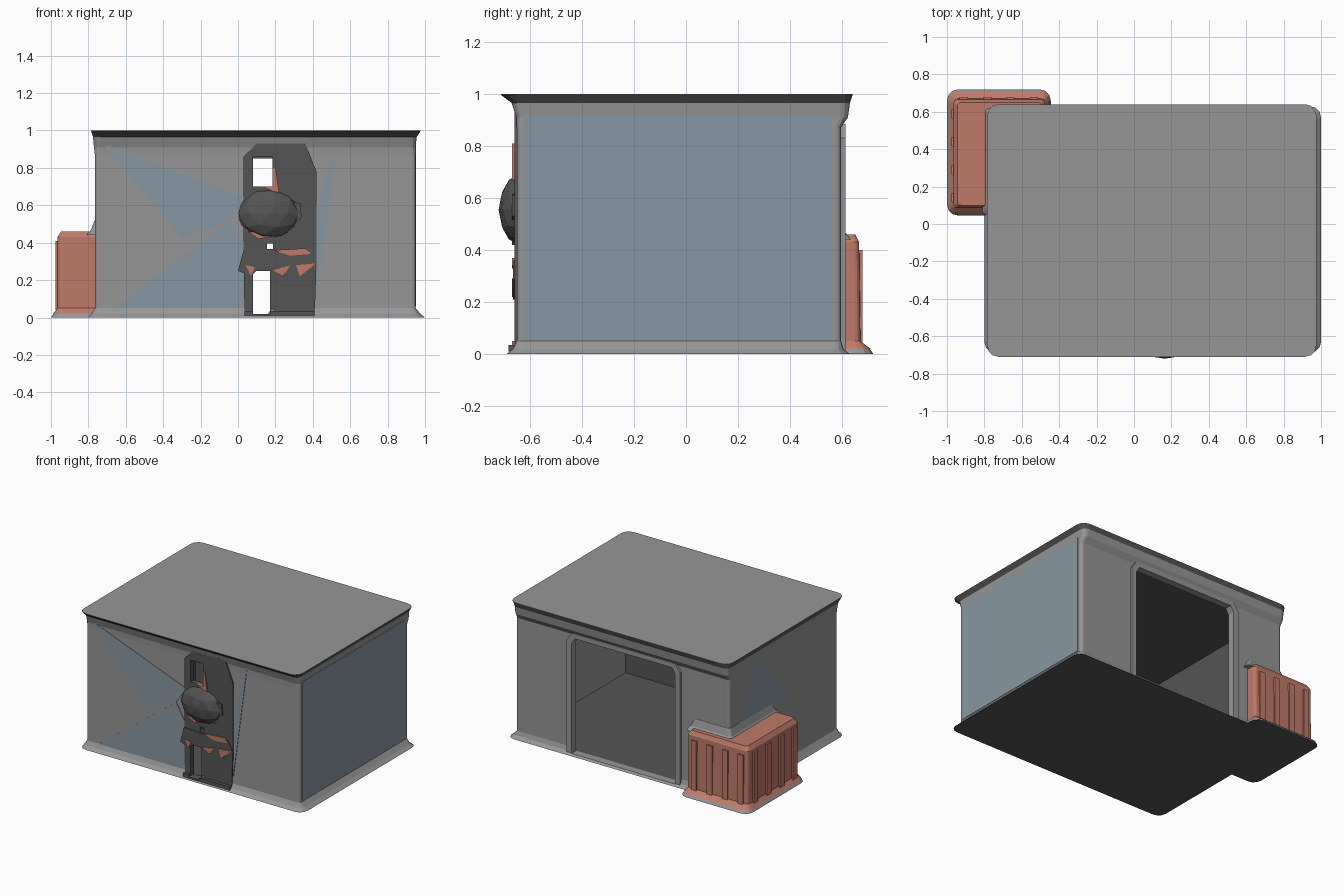
import bpy, bmesh, math
from mathutils import Vector

if "Cube" in bpy.data.objects:
    bpy.data.objects.remove(bpy.data.objects["Cube"])


def material(name, rgb):
    m = bpy.data.materials.new(name)
    m.diffuse_color = (*rgb, 1)
    m.use_nodes = True
    m.node_tree.nodes["Principled BSDF"].inputs["Base Color"].default_value = m.diffuse_color
    return m


GREY = material("mid_grey", (0.305, 0.305, 0.31))
RED = material("rust_red", (0.52, 0.195, 0.14))
BLUE = material("blue_grey", (0.25, 0.31, 0.36))
DARK = material("dark_grey", (0.09, 0.09, 0.09))


def finish(bm, name, mat=GREY):
    bmesh.ops.recalc_face_normals(bm, faces=bm.faces)
    me = bpy.data.meshes.new(name)
    bm.to_mesh(me)
    bm.free()
    ob = bpy.data.objects.new(name, me)
    bpy.context.collection.objects.link(ob)
    me.materials.append(mat)
    return ob


def paint(ob, mat, test):
    """Give a second material to the faces that pass the test."""
    ob.data.materials.append(mat)
    for p in ob.data.polygons:
        if test(p):
            p.material_index = len(ob.data.materials) - 1


def ring(bm, x0, x1, y0, y1, z, r, seg=3):
    """Rounded rectangle of vertices at height z."""
    out = []
    corners = [(x1 - r, y1 - r), (x0 + r, y1 - r), (x0 + r, y0 + r), (x1 - r, y0 + r)]
    for k, (cx, cy) in enumerate(corners):
        for s in range(seg + 1):
            a = math.pi / 2 * (k + s / seg)
            out.append(bm.verts.new((cx + r * math.cos(a), cy + r * math.sin(a), z)))
    return out


def loft(name, levels, mat=GREY):
    """Closed body through a stack of rounded rectangles."""
    bm = bmesh.new()
    rings = [ring(bm, *lv) for lv in levels]
    n = len(rings[0])
    for a, b in zip(rings, rings[1:]):
        for i in range(n):
            bm.faces.new((a[i], a[(i + 1) % n], b[(i + 1) % n], b[i]))
    bm.faces.new(rings[0])
    bm.faces.new(rings[-1])
    return finish(bm, name, mat)


def plate(name, pts, y0, y1, mat=GREY):
    """Outline in x, z extruded along y."""
    bm = bmesh.new()
    f = bm.faces.new([bm.verts.new((x, y0, z)) for x, z in pts])
    g = bmesh.ops.extrude_face_region(bm, geom=[f])["geom"]
    bmesh.ops.translate(bm, vec=(0, y1 - y0, 0),
                        verts=[v for v in g if isinstance(v, bmesh.types.BMVert)])
    return finish(bm, name, mat)


def box(name, x0, x1, y0, y1, z0, z1, mat=GREY):
    return plate(name, [(x0, z0), (x1, z0), (x1, z1), (x0, z1)], y0, y1, mat)


def lump(name, centre, size, mat, sub=1):
    bm = bmesh.new()
    bmesh.ops.create_icosphere(bm, subdivisions=sub, radius=1)
    for v in bm.verts:
        v.co = Vector(centre) + Vector([a * b for a, b in zip(v.co, size)])
    return finish(bm, name, mat)


def cut(ob, cutters):
    for c in cutters:
        c.hide_render = True
        c.display_type = 'WIRE'
        m = ob.modifiers.new("cut_" + c.name, 'BOOLEAN')
        m.operation = 'DIFFERENCE'
        m.solver = 'EXACT'
        m.material_mode = 'TRANSFER'
        m.object = c


# Building shell with flared base and roof edge, dark underside and eaves
shell = loft("building_shell", [
    (-0.80, 1.00, -0.69, 0.63, 0.0, 0.06),
    (-0.785, 0.975, -0.665, 0.605, 0.02, 0.04),
    (-0.765, 0.95, -0.65, 0.595, 0.05, 0.02),
    (-0.765, 0.95, -0.65, 0.595, 0.87, 0.02),
    (-0.77, 0.95, -0.652, 0.622, 0.91, 0.03),
    (-0.775, 0.955, -0.67, 0.63, 0.965, 0.04),
    (-0.785, 0.975, -0.71, 0.64, 0.995, 0.06),
    (-0.785, 0.975, -0.71, 0.64, 1.0, 0.06)])
paint(shell, DARK, lambda p: p.normal.z < -0.9 or (p.center.z > 0.97 and p.normal.z < 0.5))

# Hollow dark interior, rear doorway and front openings
room = box("room_cutter", -0.735, 0.92, -0.62, 0.56, 0.012, 0.955, DARK)
paint(room, GREY, lambda p: p.center.x > 0.9)
door = plate("doorway_cutter", [(-0.34, 0.012), (0.49, 0.012), (0.49, 0.81), (0.465, 0.85),
                                (-0.315, 0.85), (-0.34, 0.81)], 0.5, 0.8)
holes = [box("window_cutter", 0.08, 0.185, -0.8, -0.58, 0.70, 0.86, DARK),
         box("lower_gap_cutter", 0.08, 0.17, -0.8, -0.58, 0.02, 0.25, DARK),
         box("peep_cutter", 0.155, 0.187, -0.8, -0.58, 0.365, 0.395, DARK)]
cut(shell, [room, door] + holes)

# Raised frame around the rear doorway
plate("doorway_frame", [
    (-0.38, 0.01), (-0.34, 0.01), (-0.34, 0.81), (-0.315, 0.85), (0.465, 0.85), (0.49, 0.81),
    (0.49, 0.01), (0.53, 0.01), (0.53, 0.83), (0.49, 0.885), (-0.34, 0.885), (-0.38, 0.83)],
    0.585, 0.612)

# Blue-grey panel on the right wall, faded patches on front and left walls
box("right_wall_panel", 0.94, 0.953, -0.62, 0.56, 0.06, 0.92, BLUE)
for i, tri in enumerate([
        [(-0.72, 0.93), (-0.30, 0.42), (-0.04, 0.52), (0.04, 0.64)],
        [(-0.66, 0.05), (0.03, 0.05), (0.03, 0.40), (-0.04, 0.52)],
        [(0.42, 0.10), (0.53, 0.92), (0.42, 0.60)]]):
    plate(f"front_patch_{i}", tri, -0.654, -0.64, BLUE)
bm = bmesh.new()
bm.faces.new([bm.verts.new((-0.768, y, z)) for y, z in
              [(0.25, 0.90), (-0.10, 0.50), (0.50, 0.50)]])
finish(bm, "left_patch", BLUE)

# Dark front panel with openings, and its foot over the flared base
panel = plate("front_panel", [
    (0.035, 0.01), (0.41, 0.01), (0.42, 0.30), (0.42, 0.78), (0.36, 0.93), (0.10, 0.93),
    (0.03, 0.86), (0.03, 0.66), (0.03, 0.30)], -0.659, -0.63, DARK)
cut(panel, holes)
foot = box("front_panel_foot", 0.035, 0.41, -0.682, -0.63, 0.01, 0.035, DARK)
cut(foot, holes[1:2])

# Bulging canopy, ledge and rusty fragments on the front
bulge = lump("front_bulge", (0.165, -0.64, 0.555), (0.17, 0.08, 0.135), DARK, 2)
cut(bulge, [room])
plate("front_ledge", [(0.0, 0.25), (0.07, 0.22), (0.10, 0.25), (0.20, 0.25),
                      (0.33, 0.21), (0.42, 0.29), (0.38, 0.36), (0.22, 0.35),
                      (0.03, 0.36)], -0.664, -0.64, DARK)
plate("side_knob", [(0.27, 0.50), (0.34, 0.53), (0.335, 0.61), (0.27, 0.62)],
      -0.668, -0.64, DARK)
for i, tri in enumerate([
        [(0.19, 0.36), (0.28, 0.33), (0.39, 0.34), (0.36, 0.37)],
        [(0.18, 0.25), (0.24, 0.22), (0.28, 0.28)],
        [(0.33, 0.22), (0.42, 0.29), (0.31, 0.28)],
        [(0.04, 0.28), (0.07, 0.22), (0.09, 0.27)],
        [(0.13, 0.70), (0.22, 0.66), (0.20, 0.81), (0.185, 0.80), (0.185, 0.70)],
        [(0.28, 0.52), (0.34, 0.53), (0.30, 0.56)],
        [(0.05, 0.46), (0.11, 0.42), (0.29, 0.46), (0.22, 0.44)],
        [(0.16, 0.02), (0.22, 0.02), (0.18, 0.05)]]):
    plate(f"rust_fragment_{i}", tri, -0.668, -0.645, RED)

# Ribbed crate wrapped around the rear left corner
body = loft("crate_body", [
    (-0.99, -0.455, 0.055, 0.71, 0.02, 0.05),
    (-0.965, -0.475, 0.085, 0.67, 0.05, 0.02),
    (-0.965, -0.475, 0.085, 0.665, 0.43, 0.02),
    (-0.945, -0.495, 0.10, 0.65, 0.46, 0.02)], RED)
base = loft("crate_base", [
    (-1.0, -0.445, 0.045, 0.72, 0.0, 0.06),
    (-0.985, -0.455, 0.055, 0.705, 0.022, 0.05)])
paint(base, DARK, lambda p: p.normal.z < -0.9)
for i in range(4):
    y = 0.14 + i * 0.15
    box(f"crate_side_rib_{i}", -0.976, -0.95, y - 0.025, y + 0.025, 0.04, 0.41, RED)
    x = -0.91 + i * 0.125
    box(f"crate_back_rib_{i}", x - 0.022, x + 0.022, 0.65, 0.678, 0.04, 0.40, RED)

# Sloped flashing where the crate meets the walls
flashing = loft("crate_flashing", [
    (-0.81, -0.44, 0.05, 0.635, 0.44, 0.02),
    (-0.785, -0.46, 0.08, 0.61, 0.47, 0.02),
    (-0.767, -0.48, 0.10, 0.597, 0.52, 0.02)])
for part in (body, base, flashing):
    cut(part, [room])
